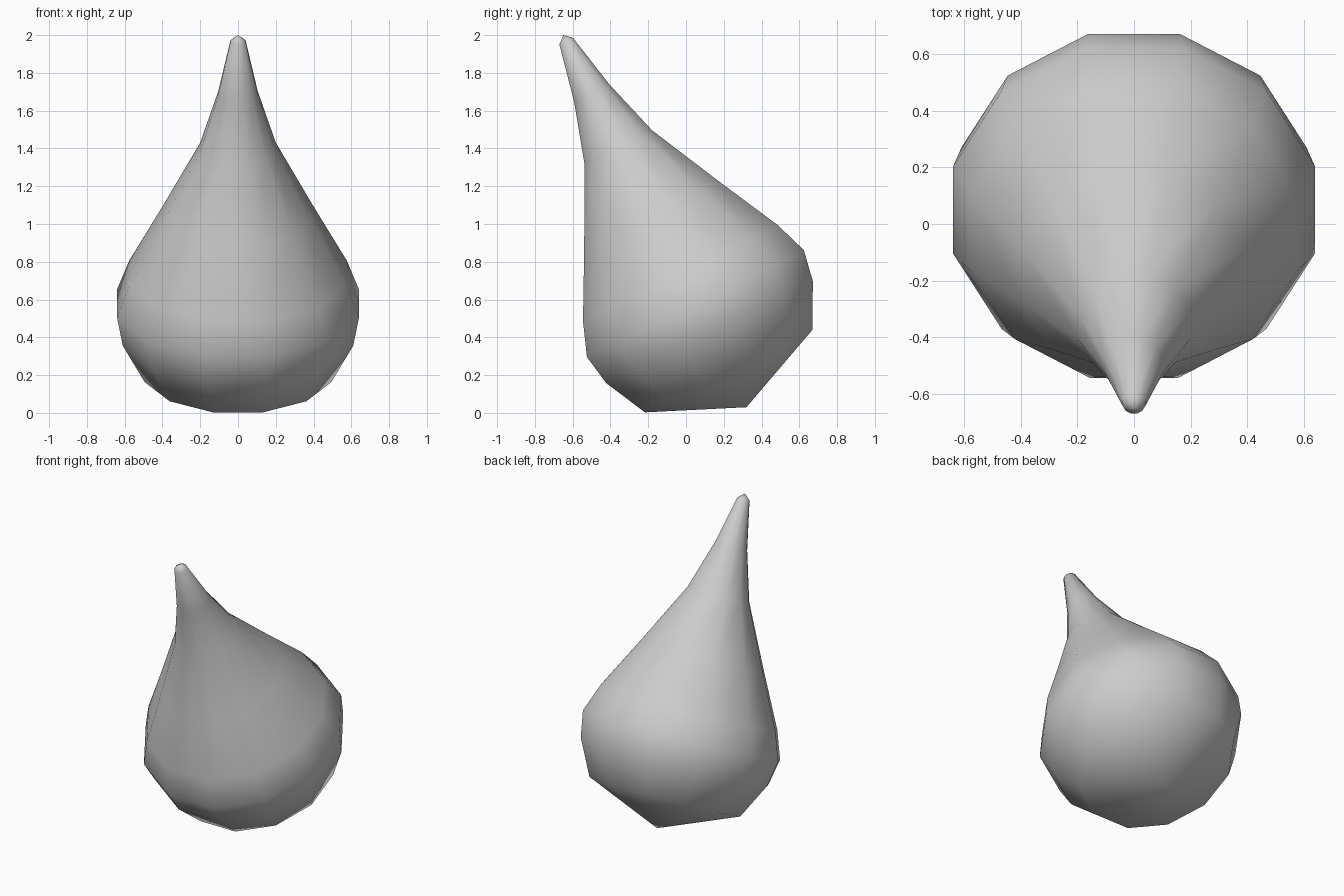
import bpy, bmesh
from math import cos, sin, pi
from mathutils import Vector

if "Cube" in bpy.data.objects:
    bpy.data.objects.remove(bpy.data.objects["Cube"])

SIDES = 12
base = Vector((0, 0.32, 0.03))      # rounded end of the drop
tip = Vector((0, -0.65, 2.0))       # pointed end
axis = (tip - base).normalized()
side = Vector((1, 0, 0))
back = axis.cross(side)
if back.y < 0:
    back = -back

# rings along the tilted axis: distance from base, flat-to-centre radius
profile = [(0.213, 0.494), (0.443, 0.61), (0.612, 0.64), (0.791, 0.575),
           (1.138, 0.397), (1.535, 0.20), (1.85, 0.105), (2.16, 0.04)]

bm = bmesh.new()
rings = []
for d, apothem in profile:
    r = apothem / cos(pi / SIDES)
    ring = []
    for i in range(SIDES):
        a = 2 * pi * (i + 0.5) / SIDES
        ring.append(bm.verts.new(base + axis * d + side * r * cos(a) + back * r * sin(a)))
    rings.append(ring)

# body faces between rings
for lo, hi in zip(rings, rings[1:]):
    for i in range(SIDES):
        j = (i + 1) % SIDES
        bm.faces.new((lo[i], lo[j], hi[j], hi[i]))

# triangle fans at both ends
for point, ring in ((base, rings[0]), (tip, rings[-1])):
    pole = bm.verts.new(point)
    for i in range(SIDES):
        bm.faces.new((ring[i], ring[(i + 1) % SIDES], pole))

bmesh.ops.recalc_face_normals(bm, faces=bm.faces)
for f in bm.faces:
    f.smooth = True
mesh = bpy.data.meshes.new("droplet")
bm.to_mesh(mesh)
bm.free()
bpy.context.collection.objects.link(bpy.data.objects.new("droplet", mesh))
